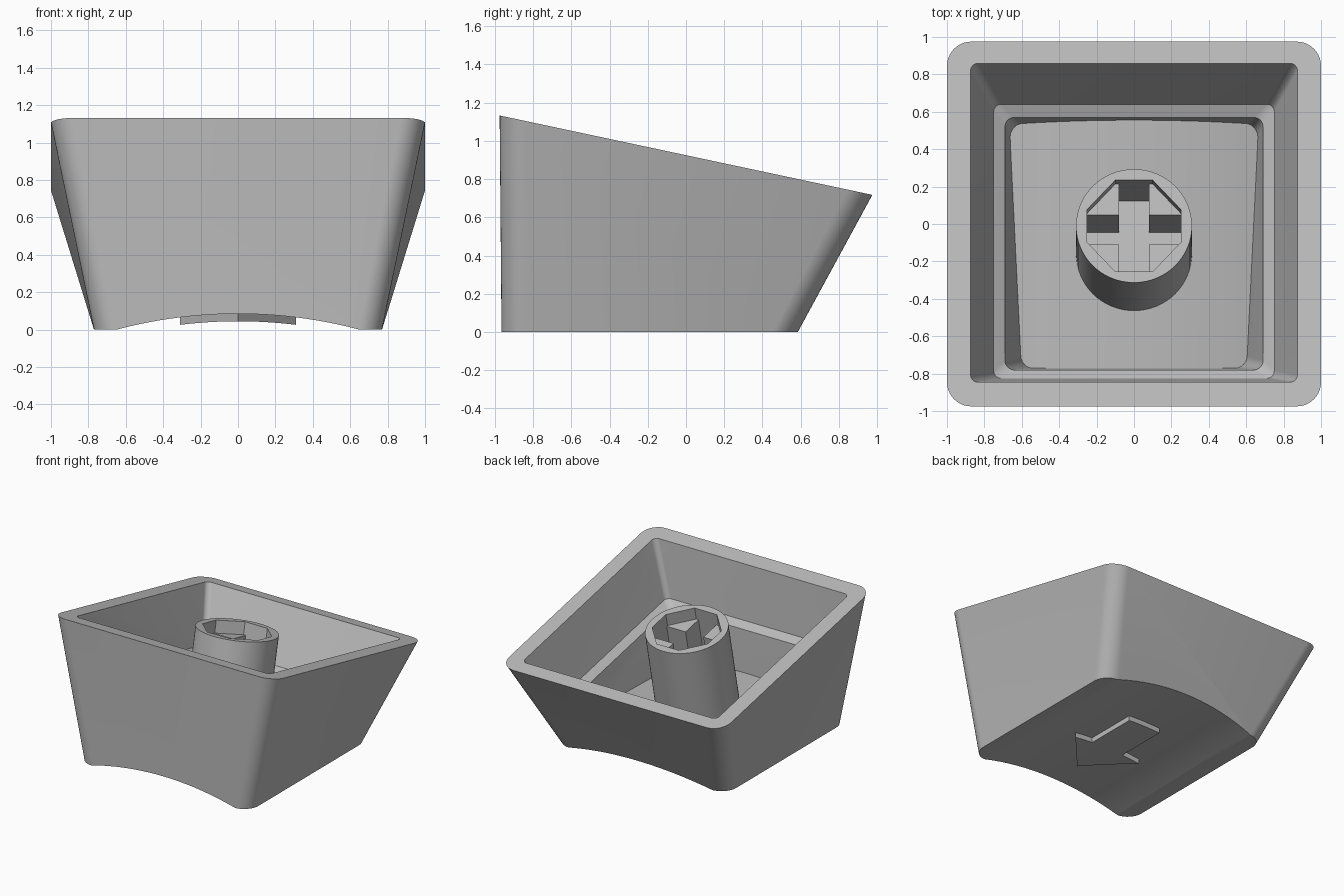
import bpy, bmesh, math

if "Cube" in bpy.data.objects:
    bpy.data.objects.remove(bpy.data.objects["Cube"])

SLOPE = 0.213        # fall of the open rim towards the back
SCOOP_R = 2.53       # radius of the dished face

grey = bpy.data.materials.new("light_grey_plastic")
grey.use_nodes = True
grey.diffuse_color = (0.5, 0.5, 0.5, 1)
grey.node_tree.nodes["Principled BSDF"].inputs["Base Color"].default_value = (0.5, 0.5, 0.5, 1)


def rim(height):
    """Height function of a plane parallel to the tilted rim."""
    return lambda y: height - SLOPE * y


def flat(height):
    return lambda y: height


def rounded_loop(front_hx, back_hx, y0, y1, radius, z, steps=10):
    """Rounded rectangle or trapezoid, placed on the surface z(y)."""
    points = []
    for sx, sy, start in ((1, 1, 0), (-1, 1, 90), (-1, -1, 180), (1, -1, 270)):
        hx, edge = (back_hx, y1) if sy > 0 else (front_hx, y0)
        for i in range(steps + 1):
            a = math.radians(start + 90 * i / steps)
            x = sx * (hx - radius) + radius * math.cos(a)
            y = edge - sy * radius + radius * math.sin(a)
            points.append((x, y, z(y)))
    return points


def loft(name, loops):
    """Closed solid through a stack of loops, lowest first."""
    bm = bmesh.new()
    rings = [[bm.verts.new(p) for p in loop] for loop in loops]
    for low, high in zip(rings, rings[1:]):
        n = len(low)
        for i in range(n):
            j = (i + 1) % n
            bm.faces.new((low[i], low[j], high[j], high[i]))
    bm.faces.new(rings[0][::-1])
    bm.faces.new(rings[-1])
    bmesh.ops.triangulate(bm, faces=[f for f in bm.faces if len(f.verts) == 4])
    bmesh.ops.recalc_face_normals(bm, faces=bm.faces)
    mesh = bpy.data.meshes.new(name)
    bm.to_mesh(mesh)
    bm.free()
    mesh.materials.append(grey)
    obj = bpy.data.objects.new(name, mesh)
    bpy.context.collection.objects.link(obj)
    return obj


def prism(name, outline, z0, z1):
    return loft(name, [[(x, y, z) for x, y in outline] for z in (z0, z1)])


def circle(radius, n=64):
    return [(radius * math.cos(math.tau * i / n), radius * math.sin(math.tau * i / n))
            for i in range(n)]


def scoop_cutter(crown):
    """Long cylinder along y whose highest line is at z = crown."""
    outline = circle(SCOOP_R, 256)
    return loft("scoop_cutter", [[(x, y, z + crown - SCOOP_R) for x, z in outline]
                                 for y in (-2, 2)])


def cut(target, cutter):
    mod = target.modifiers.new("cut", "BOOLEAN")
    mod.operation = "DIFFERENCE"
    mod.solver = "EXACT"
    mod.object = cutter
    bpy.context.view_layer.objects.active = target
    bpy.ops.object.modifier_apply(modifier=mod.name)
    bpy.data.objects.remove(cutter)


def smooth(obj, angle=25):
    bpy.ops.object.select_all(action="DESELECT")
    obj.select_set(True)
    bpy.context.view_layer.objects.active = obj
    bpy.ops.object.shade_smooth_by_angle(angle=math.radians(angle))


# Outer shell: tapered walls, dished face underneath
shell = loft("cap_shell", [
    rounded_loop(0.77, 0.77, -0.965, 0.585, 0.13, flat(0)),
    rounded_loop(1, 1, -0.975, 0.975, 0.13, rim(0.925)),
])
cut(shell, scoop_cutter(0.085))

# Hollow inside: upper walls, ledge, lower walls and crowned floor
cavity = loft("cavity_cutter", [
    rounded_loop(0.6, 0.66, -0.77, 0.53, 0.07, flat(0.16)),
    rounded_loop(0.69, 0.69, -0.78, 0.57, 0.05, rim(0.44)),
    rounded_loop(0.75, 0.75, -0.825, 0.64, 0.04, rim(0.48)),
    rounded_loop(0.902, 0.902, -0.85, 0.908, 0.04, rim(1.025)),
])
cut(cavity, scoop_cutter(0.26))
cut(shell, cavity)
smooth(shell)

# Mounting stem: tube with an octagonal recess and a cross slot
stem = prism("mounting_stem", circle(0.31), -0.72, 0)
octagon = [(0.25, -0.09), (0.25, 0.09), (0.1, 0.25), (-0.1, 0.25),
           (-0.25, 0.09), (-0.25, -0.09), (-0.1, -0.25), (0.1, -0.25)]
cut(stem, prism("recess_cutter", octagon, -0.1, 0.1))
for hx, hy in ((0.08, 0.25), (0.25, 0.08)):
    slot = [(hx, -hy), (hx, hy), (-hx, hy), (-hx, -hy)]
    cut(stem, prism("slot_cutter", slot, -0.54, 0.1))
stem.location = (0, -0.01, 0.91)
stem.rotation_euler.x = -math.atan(SLOPE)
smooth(stem)

# Raised arrow on the dished face, pointing to the front
half = [(0.147, 0.12), (0.147, -0.31), (0.31, -0.33), (0, -0.66)]
half[2] = (0.31, half[1][1])
arrow = prism("raised_arrow", half + [(-x, y) for x, y in half[2::-1]], -0.1, 0.13)
cut(arrow, scoop_cutter(0.045))
smooth(arrow)
